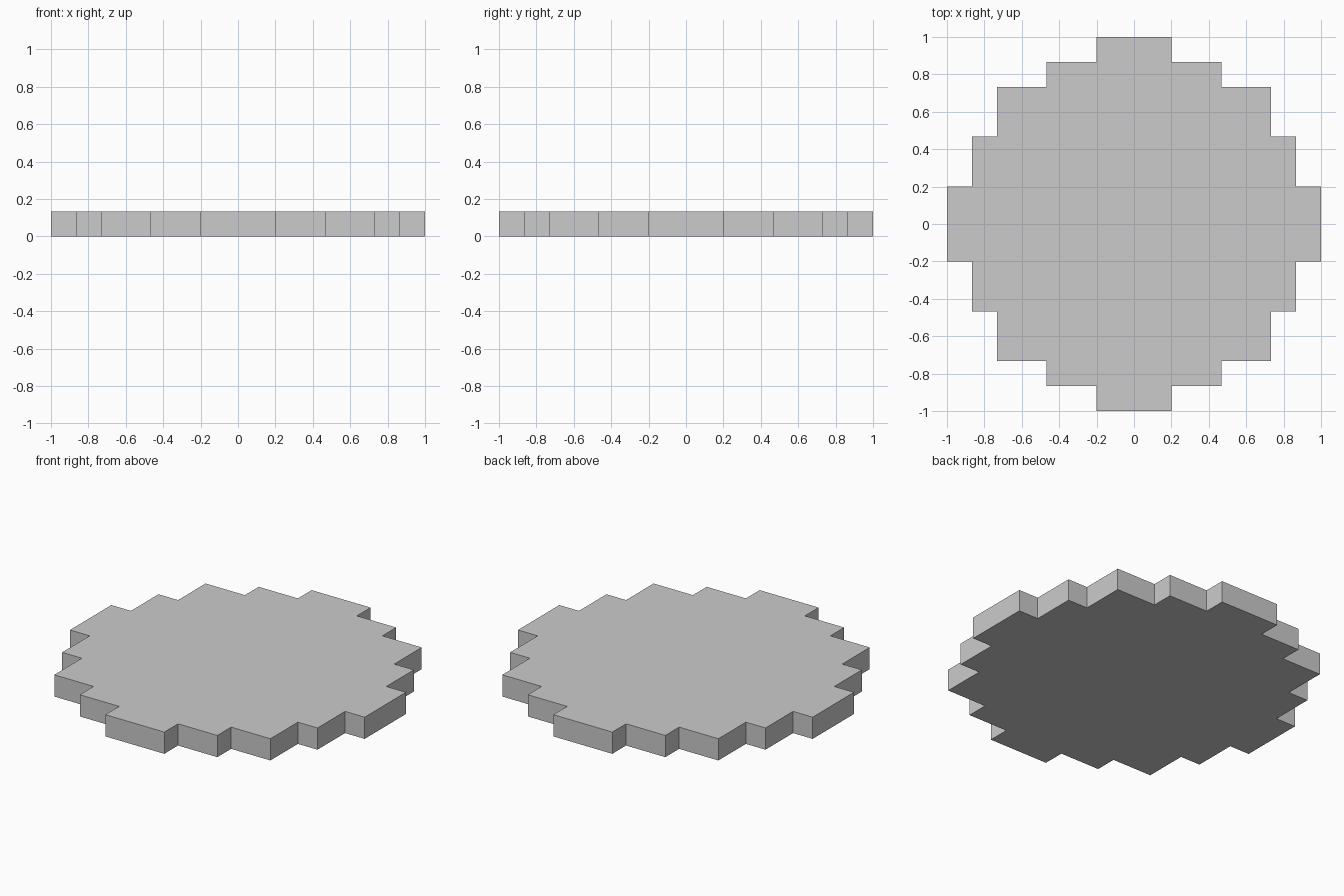
import bpy, bmesh
from mathutils import Vector

if "Cube" in bpy.data.objects:
    bpy.data.objects.remove(bpy.data.objects["Cube"])

U = 1 / 15          # step module
HEIGHT = 2 * U

# Stepped outline of one quarter, repeated by quarter turns
quarter = [(15, 3), (13, 3), (13, 7), (11, 7), (11, 11),
           (7, 11), (7, 13), (3, 13), (3, 15)]
outline = []
for _ in range(4):
    outline += quarter
    quarter = [(-y, x) for x, y in quarter]

# Flat stepped round plate
bm = bmesh.new()
base = bm.faces.new([bm.verts.new((x * U, y * U, 0)) for x, y in outline])
extruded = bmesh.ops.extrude_face_region(bm, geom=[base], use_keep_orig=True)
top_verts = [g for g in extruded["geom"] if isinstance(g, bmesh.types.BMVert)]
bmesh.ops.translate(bm, verts=top_verts, vec=Vector((0, 0, HEIGHT)))
bmesh.ops.recalc_face_normals(bm, faces=bm.faces)

# Clean triangulation of the concave caps
caps = [f for f in bm.faces if len(f.verts) > 4]
bmesh.ops.triangulate(bm, faces=caps, ngon_method='EAR_CLIP')

mesh = bpy.data.meshes.new("stepped_round_plate")
bm.to_mesh(mesh)
bm.free()
plate = bpy.data.objects.new("stepped_round_plate", mesh)
bpy.context.collection.objects.link(plate)
